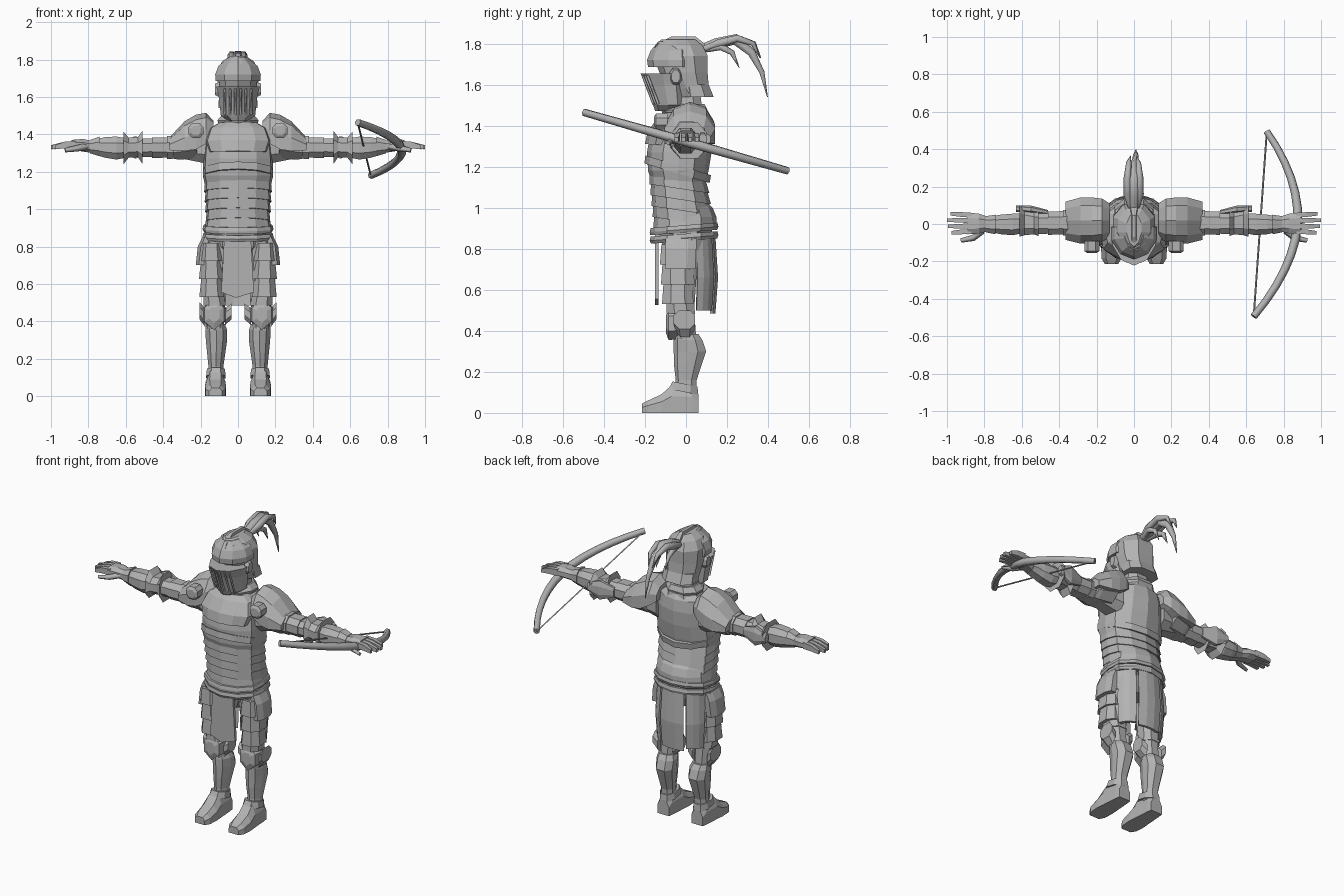
import bpy, bmesh, math
from mathutils import Vector

steel = bpy.data.materials.new("steel_grey")
steel.diffuse_color = (0.45, 0.45, 0.45, 1)

# Unit cross-sections, each filling -1..1
OCT = [(1, -.45), (1, .45), (.5, 1), (-.5, 1), (-1, .45), (-1, -.45), (-.5, -1), (.5, -1)]
PEAK = [(0, -1), (.6, -.75), (1, -.1), (1, .5), (.5, 1), (-.5, 1), (-1, .5), (-1, -.1), (-.6, -.75)]
ARCH = [(-1, -1), (-1, -.1), (-.65, .7), (0, 1), (.65, .7), (1, -.1), (1, -1)]
BOX = [(-1, -1), (1, -1), (1, 1), (-1, 1)]
CHEST = [(math.cos(a) * (1.0 if abs(math.sin(a)) < .3 else 1.08), math.sin(a))
         for a in [math.radians(i * 30) for i in range(12)]]


def finish(name, data, mirror=False):
    ob = bpy.data.objects.new(name, data)
    bpy.context.collection.objects.link(ob)
    data.materials.append(steel)
    if mirror:
        ob.modifiers.new("mirror", 'MIRROR').use_axis[0] = True
    return ob


def loft(name, rings, shape=OCT, axis='z', tilt=0, mirror=False):
    """Skin a cross-section through rings (position, u0, u1, v0, v1)."""
    bm = bmesh.new()
    rows = []
    for p, u0, u1, v0, v1 in rings:
        row = []
        for a, b in shape:
            u, v = (u0 + u1 + a * (u1 - u0)) / 2, (v0 + v1 + b * (v1 - v0)) / 2
            q = p + tilt * v
            row.append(bm.verts.new({'x': (q, u, v), 'y': (u, q, v), 'z': (u, v, q)}[axis]))
        rows.append(row)
    n = len(shape)
    for r, s in zip(rows, rows[1:]):
        for i in range(n):
            bm.faces.new((r[i], r[(i + 1) % n], s[(i + 1) % n], s[i]))
    bm.faces.new(rows[0])
    bm.faces.new(rows[-1])
    bmesh.ops.recalc_face_normals(bm, faces=bm.faces)
    me = bpy.data.meshes.new(name)
    bm.to_mesh(me)
    bm.free()
    return finish(name, me, mirror)


def sym(*rows):
    """Rings centred on x = 0, from (z, half width, y0, y1)."""
    return [(z, -w, w, a, b) for z, w, a, b in rows]


def lames(a, b, n, flare):
    """Overlapping plates between two rings, each flared at its start."""
    out = []
    for i in range(n):
        for t, f in ((i / n, flare), ((i + 1) / n, 0)):
            r = [p + (q - p) * t for p, q in zip(a, b)]
            out.append((r[0], r[1] - f, r[2] + f, r[3] - f, r[4] + f))
    return out


def tube(name, pts, radii, depth, res=1, mirror=False):
    cu = bpy.data.curves.new(name, 'CURVE')
    cu.dimensions = '3D'
    cu.bevel_depth, cu.bevel_resolution, cu.use_fill_caps = depth, res, True
    sp = cu.splines.new('POLY')
    sp.points.add(len(pts) - 1)
    for p, co, r in zip(sp.points, pts, radii):
        p.co, p.radius = (*co, 1), r
    return finish(name, cu, mirror)


def arc(a0, a1, inner=.86, n=3):
    angs = [math.radians(a0 + (a1 - a0) * i / n) for i in range(n + 1)]
    return ([(math.cos(a), math.sin(a)) for a in angs]
            + [(inner * math.cos(a), inner * math.sin(a)) for a in reversed(angs)])


# Helmet: skull, brow, grille, crest
loft("helmet_skull", sym((1.54, .10, -.06, .13), (1.58, .10, -.09, .112), (1.66, .11, -.13, .105),
     (1.74, .112, -.16, .105), (1.79, .085, -.15, .08), (1.82, .04, -.12, .045)), PEAK)
loft("helmet_brow", sym((1.685, .12, -.185, .04), (1.72, .122, -.19, .04), (1.765, .105, -.172, .03),
     (1.81, .05, -.135, .0)), PEAK)
loft("helmet_neck_guard", sym((1.54, .105, -.02, .135), (1.60, .102, -.02, .11)), OCT)
loft("helmet_face_guard", sym((1.47, .05, -.15, -.01), (1.50, .092, -.16, 0), (1.60, .103, -.192, 0),
     (1.655, .116, -.222, .02)), PEAK)
loft("helmet_crest", sym((1.76, .02, -.165, .105), (1.80, .018, -.14, .09), (1.835, .01, -.07, .045)), BOX)
for i in range(3):
    x = .014 + i * .028
    y = .25 * x / .1 * .16
    tube("grille_bar", [(x, -.163 + y, 1.505), (x, -.216 + y, 1.645)], (1, 1), .007, 0, True)
loft("cheek_hinge", [(.10, -.08, -.02, 1.60, 1.68), (.124, -.07, -.03, 1.61, 1.67)], OCT, 'x', mirror=True)

# Plume feathers
tube("plume_main", [(0, .06, 1.77), (0, .15, 1.80), (0, .24, 1.82), (.005, .32, 1.755), (.01, .37, 1.66), (.01, .397, 1.54)],
     (.8, 1.1, 1.1, .8, .5, .08), .028)
for x, e in ((-.035, 1), (.03, .8)):
    tube("plume_feather", [(x * .4, .08, 1.77), (x, .16, 1.80), (x, .25, 1.825), (x * .8, .31 + .02 * e, 1.80),
         (x * .5, .345 + .02 * e, 1.73)], (.6, .9, .8, .55, .08), .025)
    tube("plume_short_feather", [(x * .4, .10, 1.77), (x, .17, 1.785), (x, .225, 1.755), (x, .26, 1.68)],
         (.6, .8, .6, .06), .025)

# Neck and torso
loft("neck", sym((1.40, .085, -.09, .09), (1.55, .07, -.06, .07)))
loft("gorget", sym((1.40, .13, -.135, .11), (1.46, .105, -.115, .10), (1.475, .11, -.12, .105),
     (1.505, .085, -.09, .09)), PEAK)
loft("breastplate", sym((1.04, .155, -.14, .09), (1.12, .175, -.165, .095), (1.18, .188, -.185, .11),
     (1.27, .185, -.19, .125), (1.36, .178, -.175, .13), (1.43, .155, -.13, .12), (1.46, .10, -.1, .1)), CHEST)
loft("bib_plate", sym((1.30, .155, -.20, .0), (1.36, .175, -.187, .02), (1.43, .15, -.14, .02),
     (1.46, .1, -.11, .02)), CHEST, tilt=-.05)
loft("upper_chest_strap", sym((1.155, .186, -.203, .115), (1.195, .188, -.198, .122)), CHEST, tilt=-.3)
loft("belly_lames", lames((.93, -.165, .165, -.155, .13), (1.14, -.176, .176, -.176, .098), 4, .008),
     CHEST, tilt=-.15)
loft("hip_plate", sym((.90, .178, -.16, .15), (.955, .168, -.155, .148), (1.0, .158, -.15, .13),
     (1.04, .152, -.145, .09)), CHEST)
for i, z in enumerate((.838, .88)):
    loft("belt", sym((z, .183, -.17 - .005 * i, .152), (z + .015, .19, -.177, .158), (z + .035, .185, -.172, .153)),
         CHEST, tilt=.08)
loft("hips", sym((.74, .10, -.09, .07), (.80, .165, -.11, .10), (.90, .175, -.14, .13)))

# Cloth: pointed front panel and curved back skirt
loft("front_panel", [(-.152, -.09, .085, .5, .87), (-.134, -.09, .085, .5, .87)],
     [(-.8, 1), (-1, -.7), (-.1, -.86), (1, -.7), (.8, 1)], 'y')
for a0, a1, zb in ((12, 57, .50), (62, 118, .485), (123, 168, .50)):
    loft("back_skirt", sym((zb, .165, -.09, .145), (.66, .175, -.10, .158), (.86, .165, -.09, .145)),
         arc(a0, a1))

# Pauldrons with round shields
loft("pauldron", [(.13, -.07, .11, 1.38, 1.47), (.17, -.095, .135, 1.35, 1.515), (.225, -.105, .142, 1.32, 1.505),
     (.285, -.105, .142, 1.31, 1.47), (.365, -.085, .12, 1.315, 1.385)], ARCH, 'x', mirror=True)
loft("pauldron_lower", [(.22, -.095, .125, 1.27, 1.44), (.32, -.08, .105, 1.265, 1.41),
     (.345, -.075, .095, 1.27, 1.39)], OCT, 'x', mirror=True)
loft("shoulder_disc", [(-.155, .20, .25, 1.395, 1.445), (-.145, .185, .265, 1.38, 1.46),
     (-.09, .185, .265, 1.38, 1.46)], OCT, 'y', mirror=True)

# Arms, elbow guards and hands
loft("upper_arm", [(.15, -.08, .09, 1.24, 1.42)] + lames((.54, -.048, .055, 1.285, 1.372),
     (.3, -.06, .075, 1.27, 1.39), 3, .006)[::-1], OCT, 'x', mirror=True)
loft("elbow_guard", [(.51, -.065, .07, 1.24, 1.42), (.535, -.055, .07, 1.278, 1.385), (.585, -.06, .085, 1.275, 1.382),
     (.612, -.068, .10, 1.24, 1.415)], OCT, 'x', mirror=True)
loft("elbow_fin", [(.46, .05, .075, 1.30, 1.36), (.55, .06, .098, 1.27, 1.39), (.63, .065, .10, 1.31, 1.36)],
     OCT, 'x', mirror=True)
loft("forearm", [(.60, -.05, .055, 1.275, 1.38), (.65, -.06, .055, 1.265, 1.388), (.71, -.055, .05, 1.275, 1.385),
     (.78, -.04, .038, 1.295, 1.37)], OCT, 'x', mirror=True)
loft("glove_cuff", [(.74, -.055, .05, 1.283, 1.388), (.79, -.045, .042, 1.298, 1.37)], OCT, 'x', mirror=True)
loft("palm", [(.78, -.038, .038, 1.30, 1.365), (.83, -.052, .055, 1.308, 1.375), (.89, -.055, .062, 1.318, 1.37)],
     OCT, 'x', mirror=True)
for i in range(4):
    y = -.04 + i * .029
    tip = (.975, .995, 1.0, .98)[i]
    loft("finger", [(.87, y - .013, y + .013, 1.325, 1.365), (.93, y * 1.08 - .012, y * 1.08 + .013, 1.325, 1.36),
         (tip, y * 1.15 - .009, y * 1.15 + .009, 1.32, 1.342)], BOX, 'x', mirror=True)
tube("thumb", [(.81, -.035, 1.335), (.86, -.075, 1.325), (.925, -.088, 1.315)], (1.1, 1, .7), .017, 0, True)

# Legs
loft("leg_cloth", [(.36, .075, .165, -.05, .05), (.50, .07, .175, -.075, .04), (.65, .055, .185, -.085, .05),
     (.85, .03, .19, -.11, .08)], mirror=True)
loft("thigh_plates", lames((.53, .085, .195, -.105, .025), (.82, .085, .2, -.12, .04), 3, .012),
     OCT, mirror=True)
loft("hip_tasset", [(.70, .16, .226, -.10, .045), (.80, .15, .215, -.10, .05), (.85, .14, .19, -.1, .05)],
     OCT, mirror=True)
loft("lower_thigh_plate", [(.485, .065, .185, -.095, .045), (.54, .075, .185, -.095, .035)], OCT, mirror=True)
loft("knee_cap", [(-.098, .10, .155, .39, .475), (-.085, .075, .18, .355, .50), (-.03, .062, .19, .36, .50)],
     [(0, -1), (1, -.4), (1, .6), (.5, 1), (-.5, 1), (-1, .6), (-1, -.4)], 'y', mirror=True)
loft("knee_fin_outer", [(.175, -.05, .04, .37, .47), (.205, -.06, .045, .41, .50)], OCT, 'x', mirror=True)
loft("knee_fin_inner", [(.035, -.05, .03, .41, .495), (.07, -.05, .04, .38, .47)], OCT, 'x', mirror=True)
loft("greave", [(.09, .075, .16, -.055, .05), (.16, .078, .158, -.05, .052), (.23, .068, .165, -.058, .075),
     (.30, .058, .172, -.06, .098), (.355, .058, .175, -.06, .08), (.385, .07, .17, -.055, .06)],
     PEAK, mirror=True)

# Boots with ankle band
loft("boot", [(-.215, .085, .155, 0, .045), (-.185, .068, .173, 0, .06), (-.12, .064, .177, 0, .09),
     (-.07, .068, .172, 0, .135), (.03, .075, .165, 0, .13), (.06, .08, .16, 0, .09)],
     [(-1, -1), (1, -1), (1, .2), (.55, 1), (-.55, 1), (-1, .2)], 'y', mirror=True)
loft("ankle_band", [(.10, .066, .17, -.085, .06), (.14, .07, .166, -.065, .056)], OCT, tilt=-.2, mirror=True)

# Bow with string, held on one side only
limb = []
for i in range(13):
    t = -1 + i / 6
    limb.append((.875 - .2 * abs(t) ** 1.9 + .035 * t, .495 * t, 1.322 - .142 * t))
tube("bow_limb", limb, [.8 + .25 * (1 - abs(-1 + i / 6)) for i in range(13)], .024)
tube("bow_string", [limb[0], limb[-1]], (1, 1), .005, 0)
